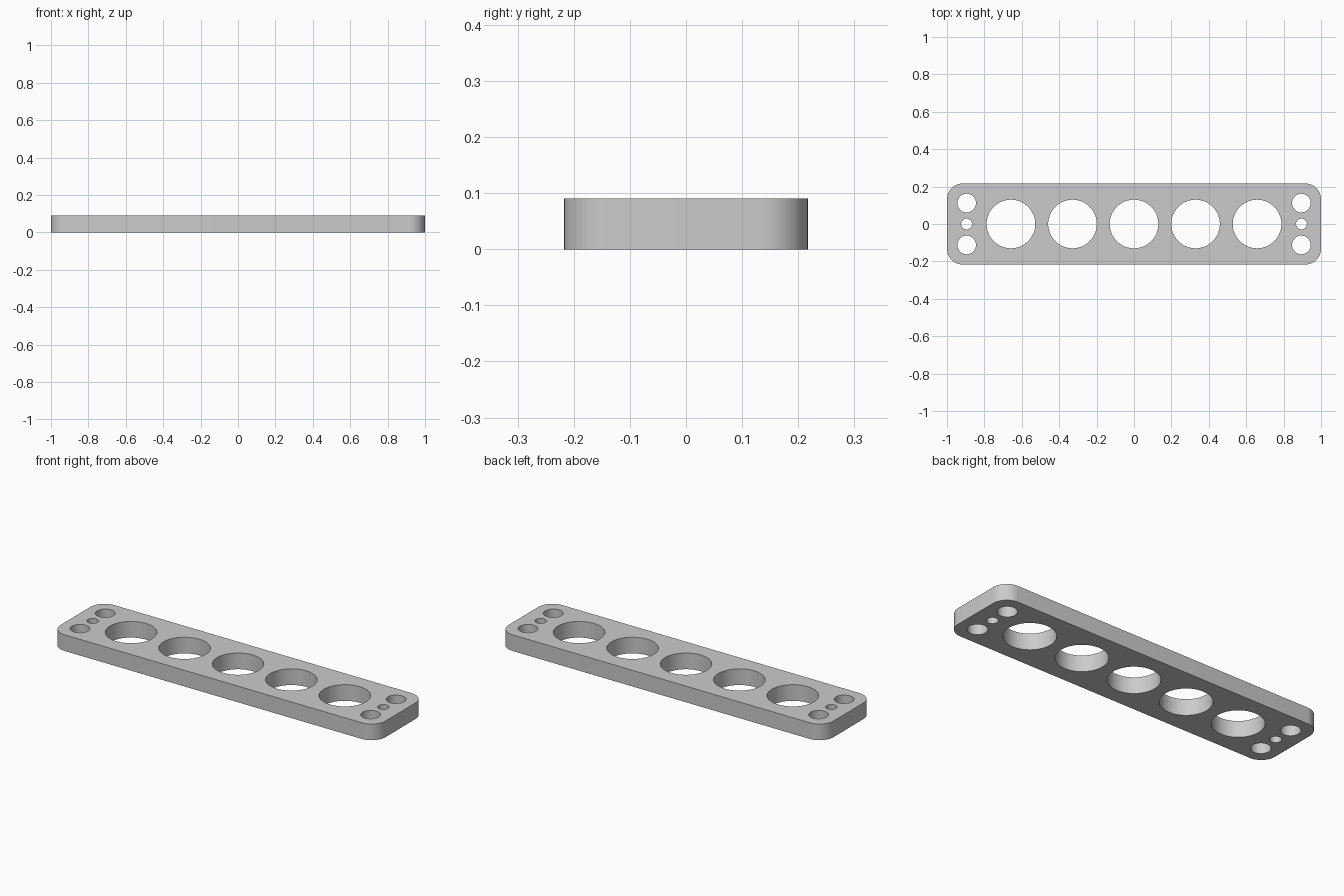
import bpy, bmesh, math
from mathutils import Matrix

cube = bpy.data.objects.get("Cube")
if cube:
    bpy.data.objects.remove(cube, do_unlink=True)

LENGTH, WIDTH, HEIGHT, CORNER = 2.0, 0.434, 0.09, 0.085

grey = bpy.data.materials.new("light grey")
grey.use_nodes = True
colour = (0.6, 0.6, 0.6, 1)
grey.diffuse_color = colour
grey.node_tree.nodes["Principled BSDF"].inputs["Base Color"].default_value = colour


def make_object(name, bm):
    bmesh.ops.recalc_face_normals(bm, faces=bm.faces)
    mesh = bpy.data.meshes.new(name)
    bm.to_mesh(mesh)
    bm.free()
    mesh.materials.append(grey)
    obj = bpy.data.objects.new(name, mesh)
    bpy.context.collection.objects.link(obj)
    return obj


# Rounded rectangular plate, swept up from its outline
bm = bmesh.new()
outline = []
steps = 12
for quarter, (sx, sy) in enumerate([(1, 1), (-1, 1), (-1, -1), (1, -1)]):
    for i in range(steps + 1):
        a = (quarter + i / steps) * math.pi / 2
        outline.append(bm.verts.new((
            sx * (LENGTH / 2 - CORNER) + CORNER * math.cos(a),
            sy * (WIDTH / 2 - CORNER) + CORNER * math.sin(a), 0)))
base = bm.faces.new(outline)
top = bmesh.ops.extrude_face_region(bm, geom=[base])["geom"]
bmesh.ops.translate(bm, vec=(0, 0, HEIGHT),
                    verts=[v for v in top if isinstance(v, bmesh.types.BMVert)])
plate = make_object("plate", bm)

# Five large holes, and three mounting holes at each end
holes = [(i * 0.329, 0, 0.13) for i in range(-2, 3)]
for side in (-1, 1):
    holes.append((side * 0.895, 0, 0.029))
    holes += [(side * 0.895, y, 0.05) for y in (-0.112, 0.112)]

bm = bmesh.new()
for x, y, r in holes:
    bmesh.ops.create_cone(bm, cap_ends=True, segments=64, radius1=r, radius2=r,
                          depth=HEIGHT * 3,
                          matrix=Matrix.Translation((x, y, HEIGHT / 2)))
cutter = make_object("hole_cutter", bm)
cutter.hide_render = True

# Cut the holes and remove the cutter
cut = plate.modifiers.new("holes", 'BOOLEAN')
cut.operation = 'DIFFERENCE'
cut.solver = 'EXACT'
cut.object = cutter
bpy.ops.object.select_all(action='DESELECT')
plate.select_set(True)
bpy.context.view_layer.objects.active = plate
bpy.ops.object.modifier_apply(modifier=cut.name)
bpy.data.objects.remove(cutter, do_unlink=True)

# Smooth walls with crisp rims
bpy.ops.object.shade_smooth_by_angle(angle=math.radians(30))
